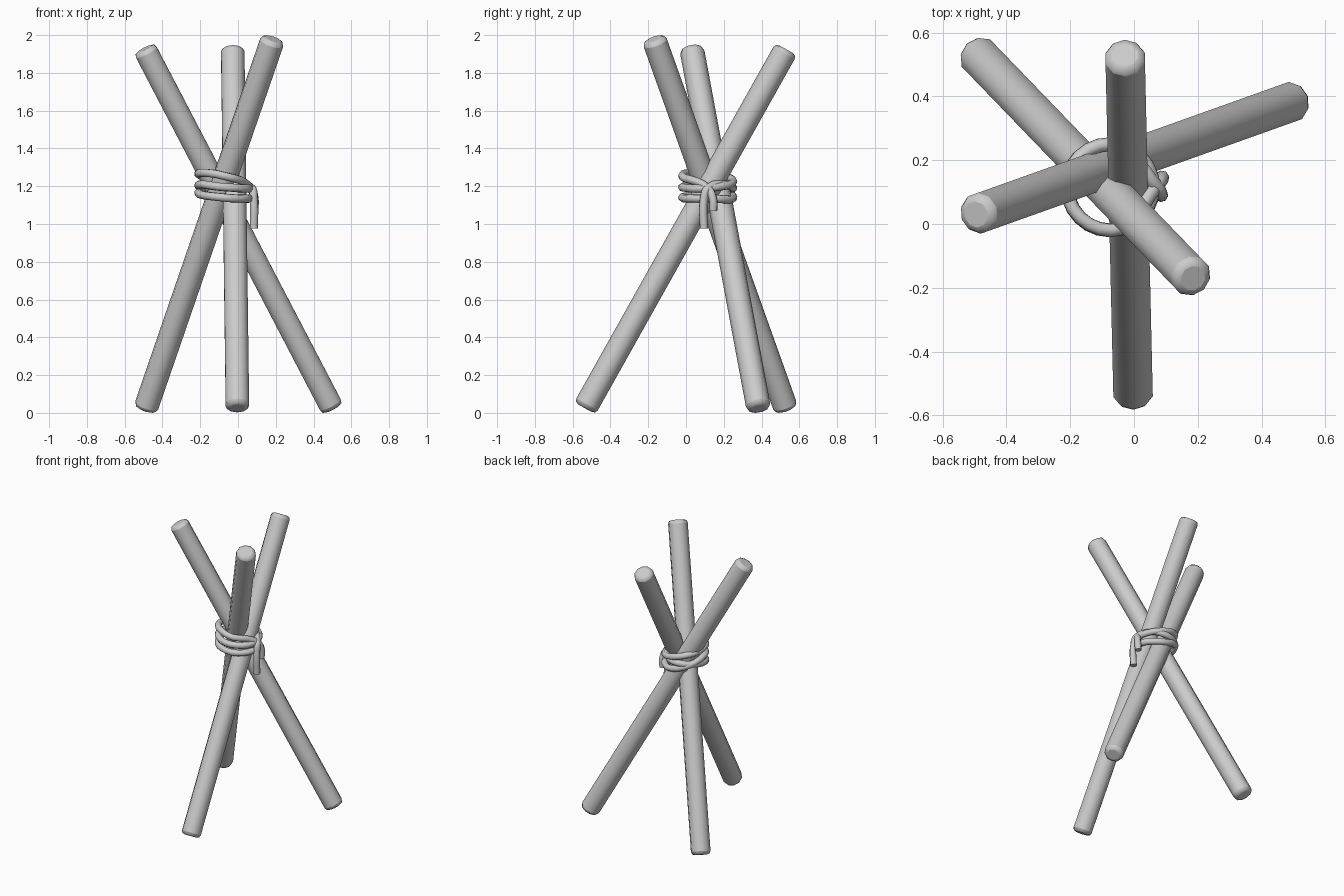
import bpy, math
from mathutils import Vector

if "Cube" in bpy.data.objects:
    bpy.data.objects.remove(bpy.data.objects["Cube"])


def pole(name, bottom, top, r=0.065):
    """Straight round pole with worn, bevelled ends."""
    a, b = Vector(bottom), Vector(top)
    bpy.ops.mesh.primitive_cylinder_add(vertices=10, radius=r, depth=(b - a).length,
                                        location=(a + b) / 2)
    ob = bpy.context.object
    ob.name = name
    ob.rotation_mode = 'QUATERNION'
    ob.rotation_quaternion = (b - a).to_track_quat('Z', 'Y')
    bev = ob.modifiers.new("worn_ends", 'BEVEL')
    bev.width = 0.023
    bev.segments = 2
    bev.limit_method = 'ANGLE'
    bev.angle_limit = math.radians(60)
    bpy.ops.object.shade_smooth_by_angle(angle=math.radians(40))
    return ob


# three crossed poles
pole("left_pole", (-0.49, 0.53, 0.02), (0.185, -0.17, 1.98))
pole("front_pole", (-0.003, -0.535, 0.025), (-0.028, 0.53, 1.925))
pole("right_pole", (0.50, 0.385, 0.022), (-0.495, 0.03, 1.928))

# rope: hanging tail, three turns around the crossing, second hanging tail
cx, cy, ring = -0.075, 0.115, 0.135
turns = [(1.255, 1.265, 1.225, 1.19),   # heights at front, left, back, right
         (1.195, 1.205, 1.14, 1.135),
         (1.14, 1.165, 1.19, 1.19)]
points = [(0.085, 0.145, 1.07), (0.088, 0.143, 1.13), (0.07, 0.12, 1.185)]
for i, heights in enumerate(turns):
    for j, z in enumerate(heights):
        a = -math.pi / 2 * (j + 1)
        k = ring + (0.012 if (i, j) == (2, 3) else 0)
        points.append((cx + k * math.cos(a), cy + k * math.sin(a), z))
points += [(0.083, 0.095, 1.13), (0.084, 0.095, 0.975)]

cu = bpy.data.curves.new("rope", 'CURVE')
cu.dimensions = '3D'
cu.bevel_depth = 0.022
cu.bevel_resolution = 2
cu.resolution_u = 6
cu.use_fill_caps = True
sp = cu.splines.new('BEZIER')
sp.bezier_points.add(len(points) - 1)
for bp, p in zip(sp.bezier_points, points):
    bp.co = p
    bp.handle_left_type = bp.handle_right_type = 'AUTO'
rope = bpy.data.objects.new("rope", cu)
bpy.context.collection.objects.link(rope)
